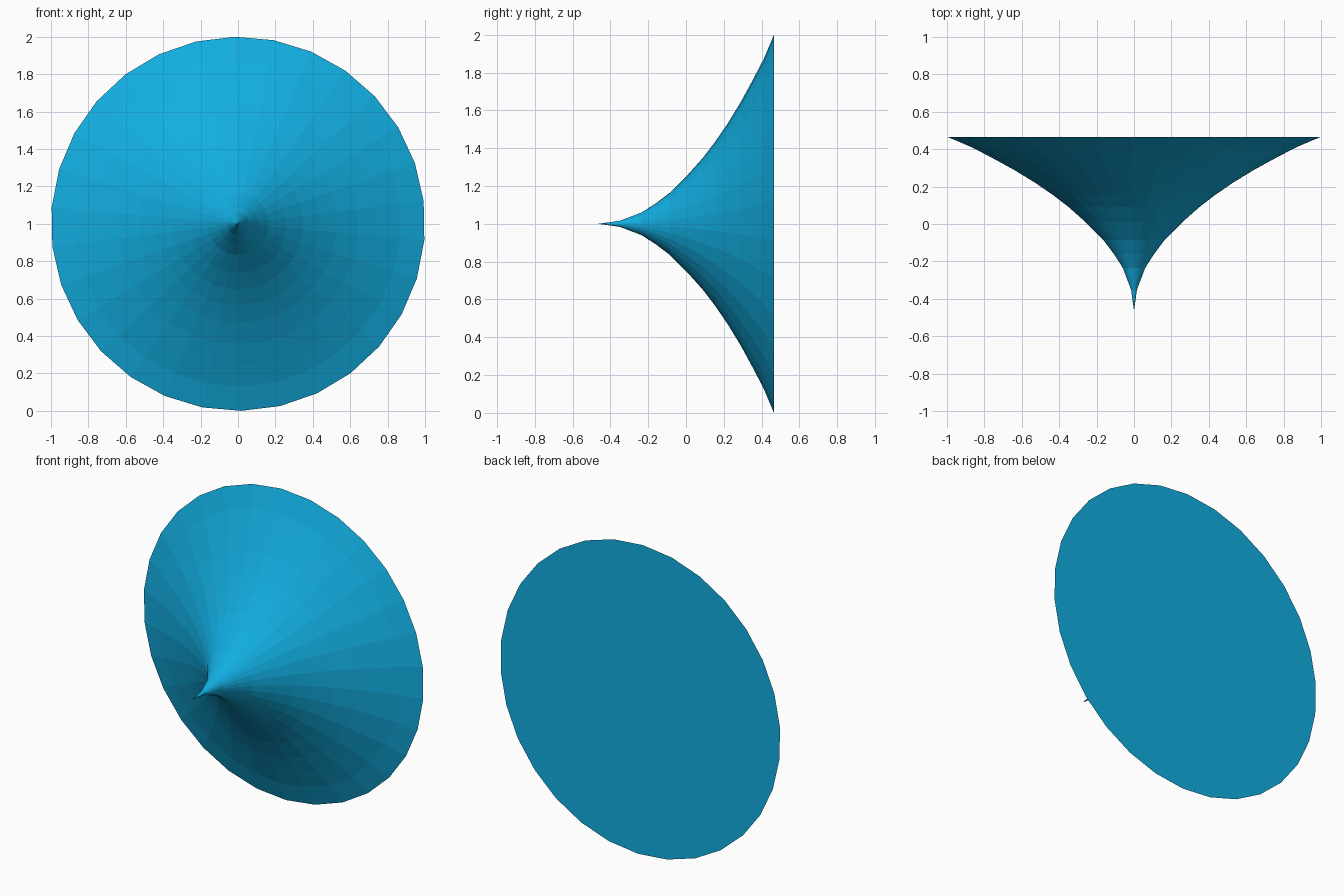
import bpy, bmesh, math

if "Cube" in bpy.data.objects:
    bpy.data.objects.remove(bpy.data.objects["Cube"])

SIDES = 30
PHASE = math.radians(91)
# Flared profile from tip to rim: (depth y, radius)
PROFILE = [(-0.35, 0.016), (-0.235, 0.06), (-0.16, 0.108), (-0.085, 0.165),
           (0.01, 0.26), (0.09, 0.35), (0.155, 0.435), (0.22, 0.53),
           (0.29, 0.645), (0.35, 0.755), (0.41, 0.87), (0.465, 1.0)]
TIP_Y = -0.465

blue = bpy.data.materials.new("bright_blue")
blue.diffuse_color = (0.006, 0.42, 0.75, 1)
blue.use_nodes = True
blue.node_tree.nodes["Principled BSDF"].inputs["Base Color"].default_value = blue.diffuse_color

bm = bmesh.new()


def ring(y, r):
    angles = [PHASE + math.tau * i / SIDES for i in range(SIDES)]
    return [bm.verts.new((r * math.cos(a), y, 1 + r * math.sin(a))) for a in angles]


# Flared wall
rings = [ring(y, r) for y, r in PROFILE]
for a, b in zip(rings, rings[1:]):
    for i in range(SIDES):
        j = (i + 1) % SIDES
        bm.faces.new((a[i], a[j], b[j], b[i]))

# Pointed tip
tip = bm.verts.new((0, TIP_Y, 1))
for i in range(SIDES):
    bm.faces.new((tip, rings[0][(i + 1) % SIDES], rings[0][i]))

# Flat back disc
bm.faces.new(rings[-1])
bmesh.ops.recalc_face_normals(bm, faces=bm.faces)

mesh = bpy.data.meshes.new("flared_cone")
bm.to_mesh(mesh)
bm.free()
mesh.materials.append(blue)
cone = bpy.data.objects.new("flared_cone", mesh)
bpy.context.collection.objects.link(cone)
